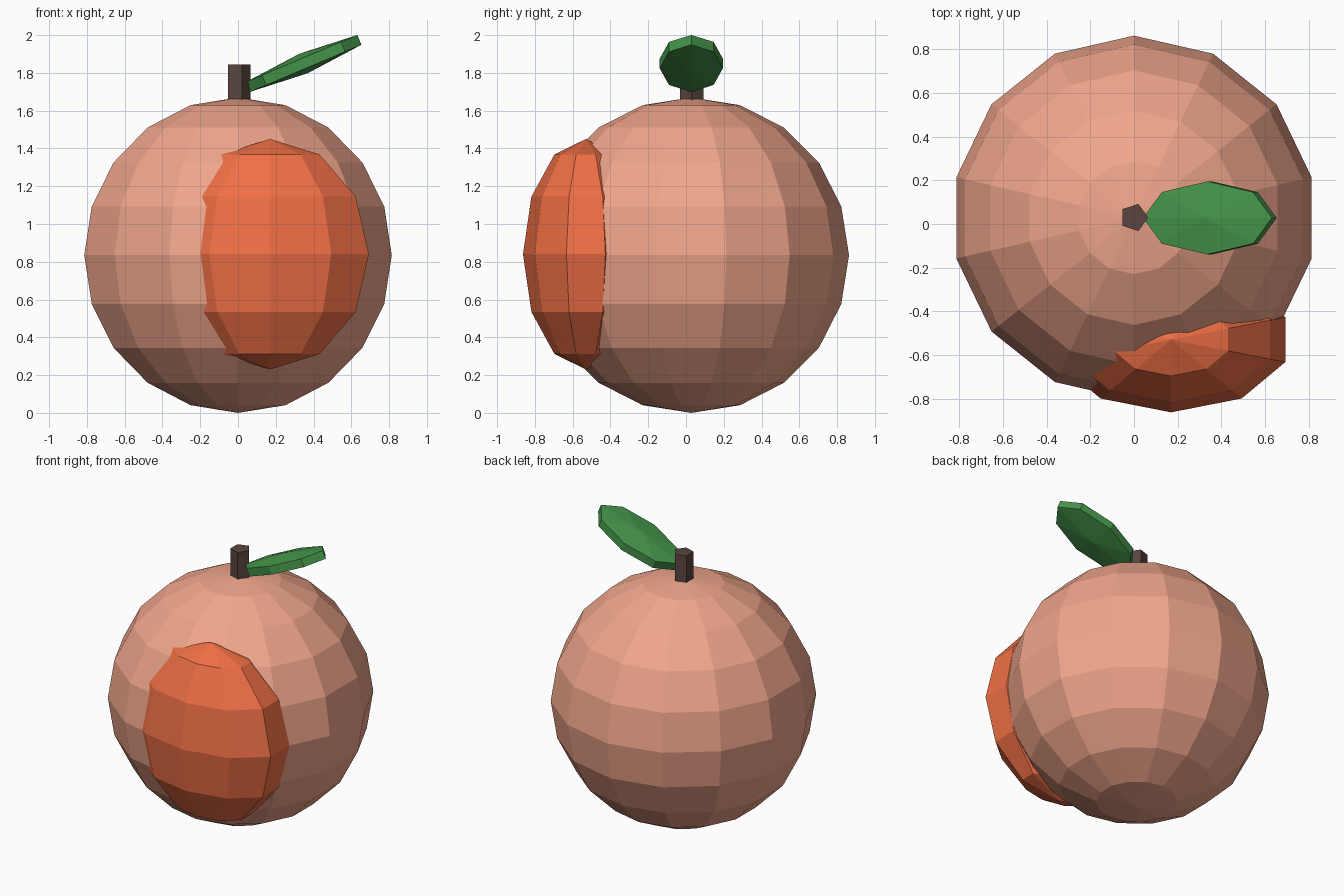
import bpy
from math import pi

if "Cube" in bpy.data.objects:
    bpy.data.objects.remove(bpy.data.objects["Cube"])


def finish(name, color, scale=(1, 1, 1)):
    ob = bpy.context.object
    ob.name = name
    ob.scale = scale
    mat = bpy.data.materials.new(name + "_colour")
    mat.diffuse_color = (*color, 1)
    mat.use_nodes = True
    mat.node_tree.nodes["Principled BSDF"].inputs["Base Color"].default_value = mat.diffuse_color
    ob.data.materials.append(mat)
    return ob


def ellipsoid(name, segments, rings, center, radii, color, tilt=0):
    bpy.ops.mesh.primitive_uv_sphere_add(segments=segments, ring_count=rings, radius=1,
                                         location=center, rotation=(0, tilt, 0))
    return finish(name, color, radii)


# round fruit body
ellipsoid("fruit_body", 14, 10, (0, 0.028, 0.835), (0.835,) * 3, (0.87, 0.38, 0.26))

# darker blush bulging from the front
ellipsoid("blush_patch", 10, 6, (0.17, -0.53, 0.84), (0.55, 0.333, 0.61), (0.87, 0.16, 0.06))

# five-sided stem
bpy.ops.mesh.primitive_cylinder_add(vertices=5, radius=0.065, depth=0.235,
                                    location=(0, 0.03, 1.7275), rotation=(0, 0, -pi / 2))
finish("stem", (0.1, 0.06, 0.05))

# thin tilted leaf with a blunt rim
ellipsoid("leaf", 8, 3, (0.3475, 0.028, 1.85), (0.37, 0.193, 0.056), (0.06, 0.3, 0.07), -0.4)
